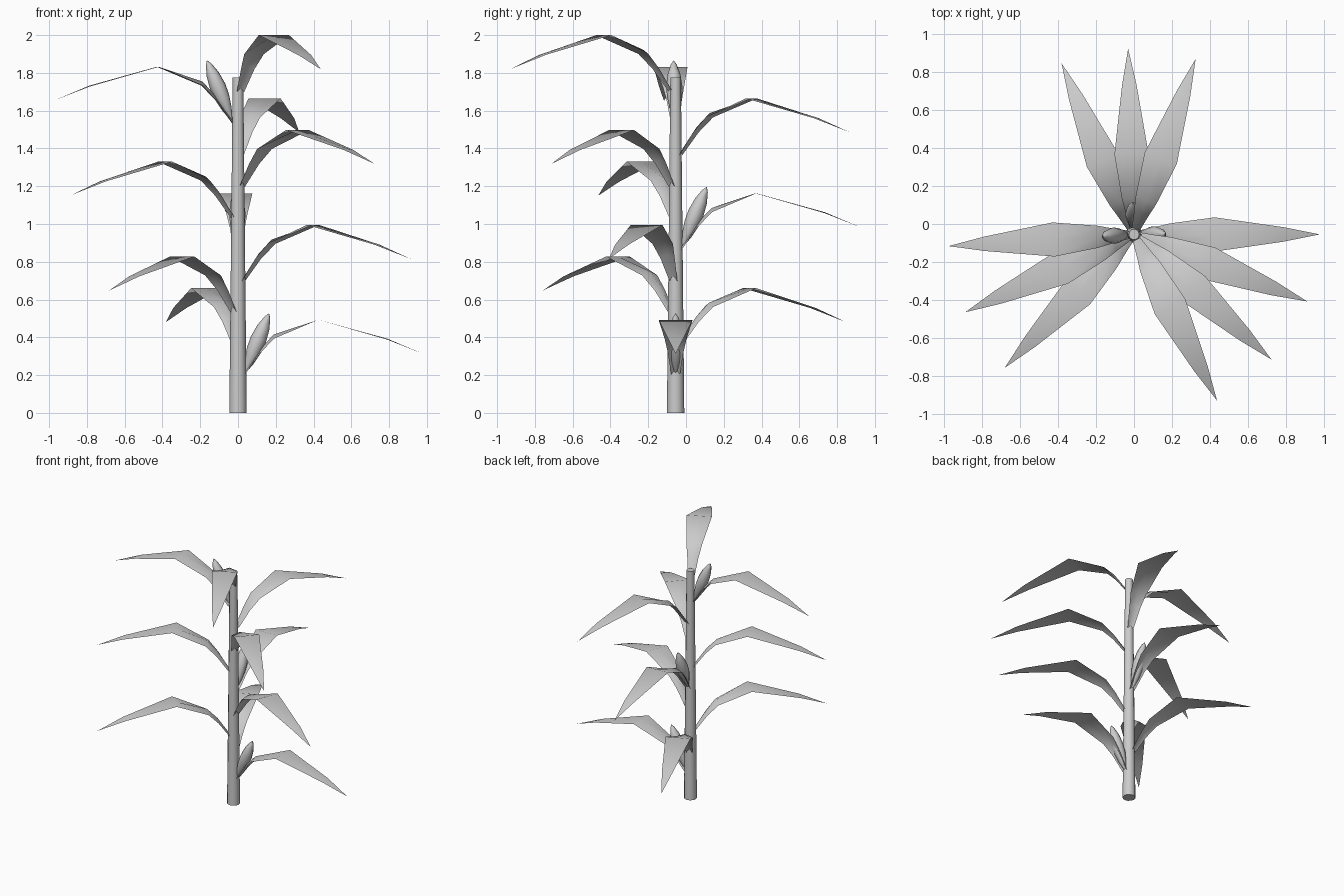
import bpy, math
from mathutils import Vector, Matrix

if "Cube" in bpy.data.objects:
    bpy.data.objects.remove(bpy.data.objects["Cube"])

CENTRE = Vector((0, -0.055, 0))


def make(name, verts, faces, smooth=True):
    mesh = bpy.data.meshes.new(name)
    mesh.from_pydata(verts, [], faces)
    mesh.update()
    for p in mesh.polygons:
        p.use_smooth = smooth and len(p.vertices) < 5
    ob = bpy.data.objects.new(name, mesh)
    bpy.context.collection.objects.link(ob)
    return ob


def lathe(name, profile, sides):
    # profile of (radius, height) turned around z, capped at both ends
    verts, faces = [], []
    for r, z in profile:
        for k in range(sides):
            a = 2 * math.pi * k / sides
            verts.append((r * math.cos(a), r * math.sin(a), z))
    for i in range(len(profile) - 1):
        for k in range(sides):
            n = (k + 1) % sides
            a, b = i * sides, (i + 1) * sides
            faces.append((a + k, a + n, b + n, b + k))
    last = (len(profile) - 1) * sides
    faces.append(tuple(reversed(range(sides))))
    faces.append(tuple(range(last, last + sides)))
    return make(name, verts, faces)


# stalk
stalk = lathe("stalk", [(0.046, 0), (0.028, 1.775)], 12)
stalk.location = CENTRE

# leaf sections: reach, height relative to the bend, half width, midrib rise
SECTIONS = [(0.03, -0.30, 0.022, 0.02),
            (0.115, -0.18, 0.04, 0.025),
            (0.19, -0.10, 0.058, 0.022),
            (0.425, 0.0, 0.09, 0.0),
            (0.79, -0.105, 0.038, 0.005)]
TIP = (0.98, -0.18)


def leaf(name, peak, angle):
    verts, faces = [], []
    for r, z, w, rise in SECTIONS:
        verts += [(r, -w, z), (r, 0, z + rise), (r, w, z)]
    for i in range(len(SECTIONS) - 1):
        a = 3 * i
        for k in (0, 1):
            faces.append((a + k, a + k + 3, a + k + 4, a + k + 1))
    t, a = len(verts), 3 * (len(SECTIONS) - 1)
    verts.append((TIP[0], 0, TIP[1]))
    faces += [(a, t, a + 1), (a + 1, t, a + 2)]
    ob = make(name, verts, faces)
    ob.location = CENTRE + Vector((0, 0, peak))
    ob.rotation_euler.z = angle


# cob: pointed spindle leaning out of the leaf joint
def cob(name, peak, angle):
    ob = lathe(name, [(0.006, 0), (0.026, 0.06), (0.04, 0.13), (0.043, 0.19),
                      (0.034, 0.26), (0.016, 0.315), (0.002, 0.338)], 8)
    ob.matrix_world = (Matrix.Translation(CENTRE + Vector((0, 0, peak - 0.28)))
                       @ Matrix.Rotation(angle, 4, 'Z')
                       @ Matrix.Translation((0.035, 0, 0))
                       @ Matrix.Rotation(math.radians(22.5), 4, 'Y'))


# leaves spiral up the stalk, with a cob at every fourth one
for i in range(10):
    peak = 0.493 + i * 0.1674
    angle = math.radians(112.95 * i)
    leaf(f"leaf_{i + 1}", peak, angle)
    if i % 4 == 0:
        cob(f"cob_{i // 4 + 1}", peak, angle)
